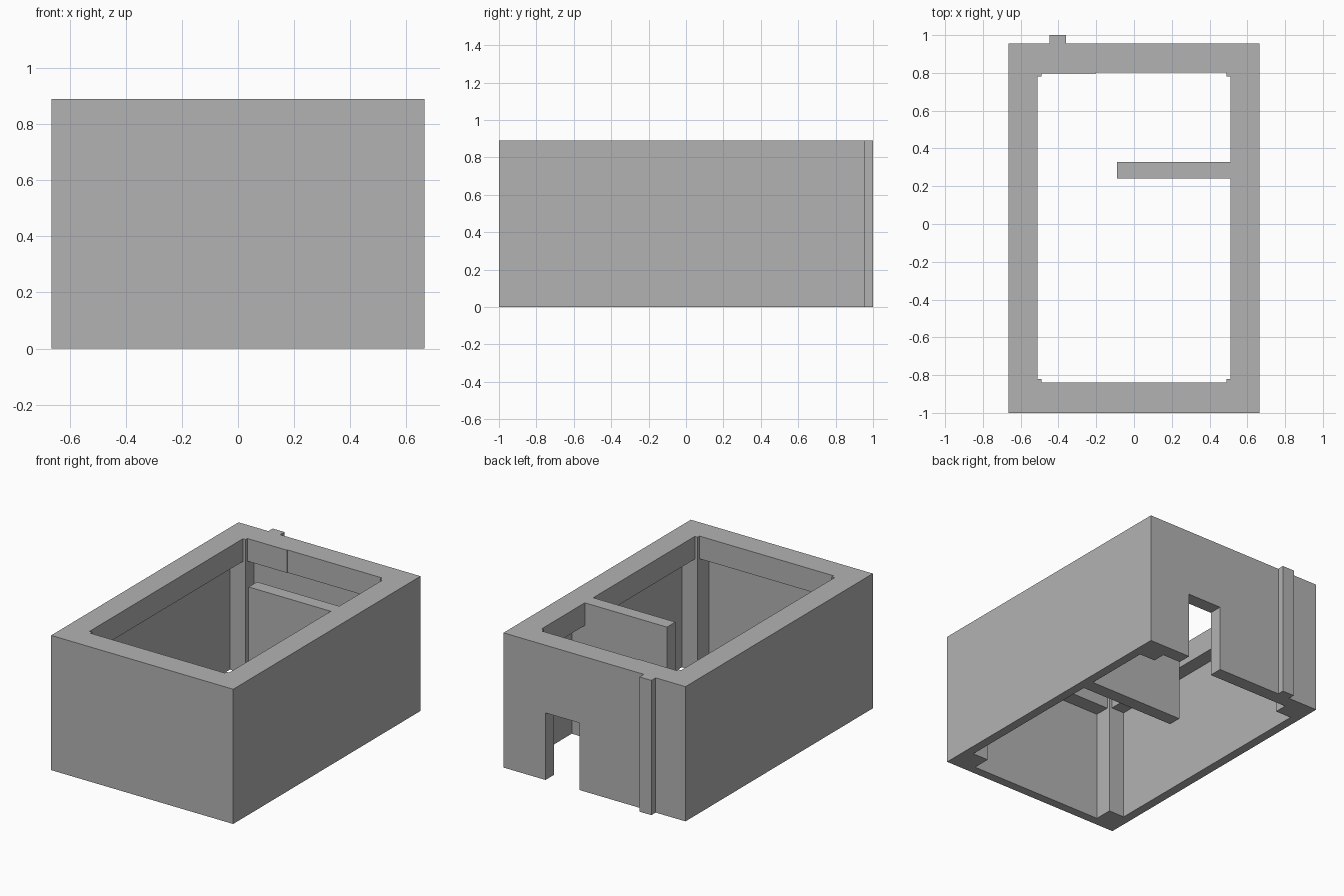
import bpy
import bmesh

cube = bpy.data.objects.get("Cube")
if cube:
    bpy.data.objects.remove(cube, do_unlink=True)

# Single plain grey for the whole building
grey = bpy.data.materials.new("concrete_grey")
grey.use_nodes = True
colour = (0.45, 0.45, 0.45, 1)
grey.diffuse_color = colour
grey.node_tree.nodes["Principled BSDF"].inputs["Base Color"].default_value = colour

HEIGHT = 0.89
BEAM_Z = 0.74          # underside of the ring beam
HALF_X = 0.665
FRONT, BACK = -1.0, 0.955


def add_object(name, bm):
    bmesh.ops.recalc_face_normals(bm, faces=bm.faces)
    mesh = bpy.data.meshes.new(name)
    bm.to_mesh(mesh)
    bm.free()
    obj = bpy.data.objects.new(name, mesh)
    bpy.context.collection.objects.link(obj)
    mesh.materials.append(grey)
    return obj


def box(name, x, y, z):
    bm = bmesh.new()
    bmesh.ops.create_cube(bm, size=1)
    for v in bm.verts:
        for axis, (low, high) in enumerate((x, y, z)):
            v.co[axis] = high if v.co[axis] > 0 else low
    return add_object(name, bm)


def cut(target, x, y, z):
    cutter = box("cutter", x, y, z)
    cutter.hide_render = True
    mod = target.modifiers.new("cut", "BOOLEAN")
    mod.operation = "DIFFERENCE"
    mod.solver = "EXACT"
    mod.object = cutter
    bpy.context.view_layer.objects.active = target
    bpy.ops.object.modifier_apply(modifier=mod.name)
    bpy.data.objects.remove(cutter, do_unlink=True)


# Outer shell; crossed cuts leave a square column standing in every corner
shell = box("outer_shell", (-HALF_X, HALF_X), (FRONT, BACK), (0, HEIGHT))
column_x, column_y = (-0.49, 0.49), (-0.82, 0.78)
room = (-0.1, BEAM_Z)
opening = (BEAM_Z - 0.1, HEIGHT + 0.1)

# Room below the beam, with thin walls
cut(shell, (-0.605, 0.605), column_y, room)
cut(shell, column_x, (-0.94, 0.865), room)

# Opening inside the ring beam
cut(shell, (-0.51, 0.51), column_y, opening)
cut(shell, column_x, (-0.84, 0.798), opening)
cut(shell, (-0.2, 0.49), (0.5, 0.803), opening)   # shallow step in the back beam

# Doorway in the back wall
cut(shell, (0.108, 0.358), (0.84, 1.1), (-0.1, 0.443))

# Partition: notched profile fitting under the beam, extruded along y
profile = [(-0.09, 0), (0.605, 0), (0.605, BEAM_Z), (0.51, BEAM_Z),
           (0.51, HEIGHT), (-0.09, HEIGHT)]
bm = bmesh.new()
face = bm.faces.new([bm.verts.new((x, 0.24, z)) for x, z in profile])
extruded = bmesh.ops.extrude_face_region(bm, geom=[face])
moved = [g for g in extruded["geom"] if isinstance(g, bmesh.types.BMVert)]
bmesh.ops.translate(bm, verts=moved, vec=(0, 0.088, 0))
add_object("partition_wall", bm)

# Upright rib on the outside of the back wall
box("back_rib", (-0.447, -0.36), (BACK, 1.0), (0, HEIGHT))
